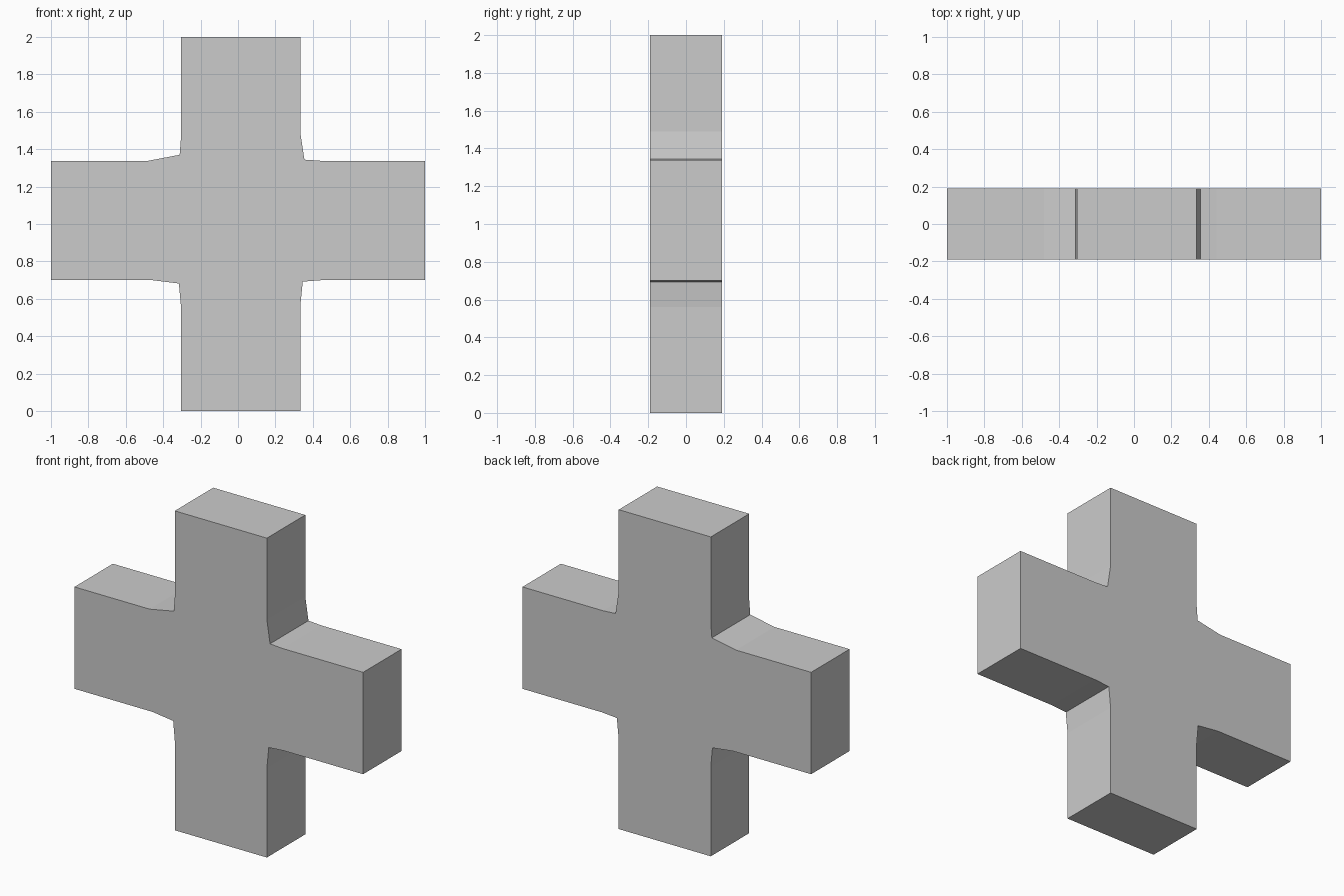
import bpy
import bmesh

# Remove the default object
cube = bpy.data.objects.get("Cube")
if cube:
    bpy.data.objects.remove(cube, do_unlink=True)

# Flat grey material
grey = bpy.data.materials.new("plain grey")
grey.use_nodes = True
colour = (0.6, 0.6, 0.6, 1)
grey.diffuse_color = colour
grey.node_tree.nodes["Principled BSDF"].inputs["Base Color"].default_value = colour

HALF_DEPTH = 0.19
LEFT, RIGHT = -0.305, 0.333     # sides of the upright
LOW, HIGH = 0.70, 1.338         # edges of the crossbar

# Cross outline, with a slightly filled inner corner between each pair of arms
outline = [
    (LEFT, 0), (RIGHT, 0),
    (RIGHT, 0.56), (0.346, 0.692), (0.45, LOW),
    (1, LOW), (1, HIGH),
    (0.44, HIGH), (0.355, 1.344), (RIGHT, 1.49),
    (RIGHT, 2), (LEFT, 2),
    (LEFT, 1.46), (-0.312, 1.37), (-0.48, HIGH),
    (-1, HIGH), (-1, LOW),
    (-0.46, LOW), (-0.316, 0.682), (LEFT, 0.56),
]

# Extrude the outline into a solid slab
bm = bmesh.new()
front = bm.faces.new([bm.verts.new((x, -HALF_DEPTH, z)) for x, z in outline])
result = bmesh.ops.extrude_face_region(bm, geom=[front], use_keep_orig=True)
back_verts = [v for v in result["geom"] if isinstance(v, bmesh.types.BMVert)]
bmesh.ops.translate(bm, verts=back_verts, vec=(0, 2 * HALF_DEPTH, 0))
bmesh.ops.recalc_face_normals(bm, faces=bm.faces)

mesh = bpy.data.meshes.new("cross_block")
bm.to_mesh(mesh)
bm.free()
mesh.materials.append(grey)
cross = bpy.data.objects.new("cross_block", mesh)
bpy.context.collection.objects.link(cross)
